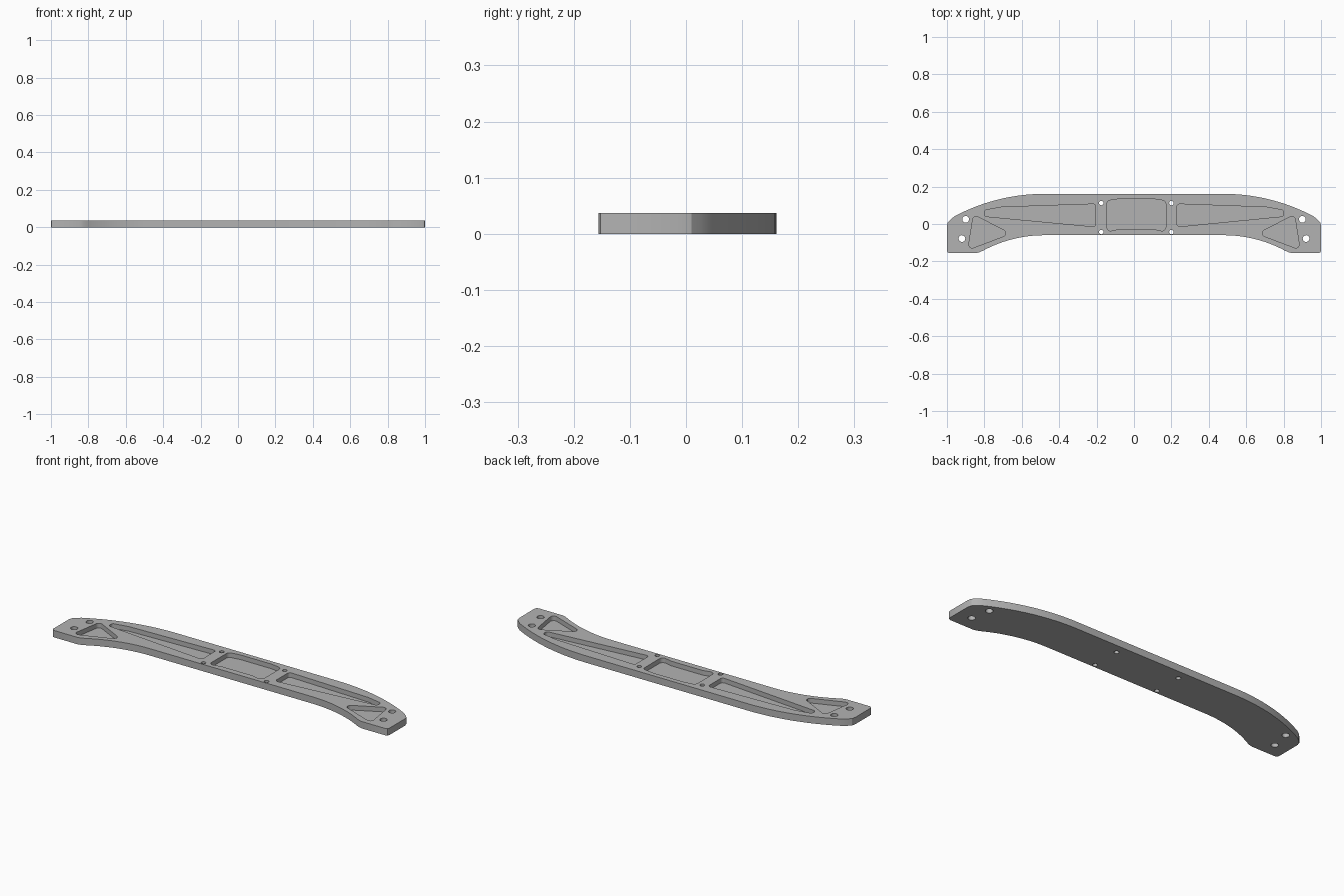
import bpy, bmesh
from math import sin, cos, pi, asin, tan
from mathutils import Vector

THICK = 0.037
FLOOR = 0.012

cube = bpy.data.objects.get("Cube")
if cube:
    bpy.data.objects.remove(cube, do_unlink=True)

metal = bpy.data.materials.new("light grey metal")
metal.use_nodes = True
grey = (0.45, 0.45, 0.45, 1)
metal.diffuse_color = grey
metal.node_tree.nodes["Principled BSDF"].inputs["Base Color"].default_value = grey


def fillet(points, radius, steps=6):
    """Round every corner of a polygon with a circular arc."""
    result = []
    pts = [Vector(p) for p in points]
    for i, p in enumerate(pts):
        a = (pts[i - 1] - p).normalized()
        b = (pts[(i + 1) % len(pts)] - p).normalized()
        half = a.angle(b) / 2
        centre = p + (a + b).normalized() * radius / sin(half)
        start = p + a * radius / tan(half) - centre
        end = p + b * radius / tan(half) - centre
        for k in range(steps + 1):
            d = start.lerp(end, k / steps).normalized()
            result.append(centre + d * radius)
    return result


def circle(x, y, r, n=24):
    return [(x + r * cos(2 * pi * k / n), y + r * sin(2 * pi * k / n)) for k in range(n)]


def arc(x, y, r, span, n=20):
    """Arc dropping away from a horizontal tangent at (x, y)."""
    top = asin(span / r)
    return [(x + r * sin(top * k / n), y - r + r * cos(top * k / n)) for k in range(n + 1)]


def mirror(points):
    return [(-x, y) for x, y in points]


def prism(bm, points, z0, z1):
    face = bm.faces.new([bm.verts.new((p[0], p[1], z0)) for p in points])
    out = bmesh.ops.extrude_face_region(bm, geom=[face])
    moved = [g for g in out["geom"] if isinstance(g, bmesh.types.BMVert)]
    bmesh.ops.translate(bm, verts=moved, vec=(0, 0, z1 - z0))


def make_object(name, bm):
    bmesh.ops.recalc_face_normals(bm, faces=bm.faces)
    mesh = bpy.data.meshes.new(name)
    bm.to_mesh(mesh)
    bm.free()
    mesh.materials.append(metal)
    obj = bpy.data.objects.new(name, mesh)
    bpy.context.collection.objects.link(obj)
    return obj


# Curved plate outline, right half from top centre to bottom centre
half = arc(0.48, 0.161, 1.02, 0.48)
half += [(0.98, 0.025), (0.995, 0.01), (1, -0.01), (1, -0.142), (0.996, -0.152), (0.985, -0.156),
         (0.845, -0.156), (0.825, -0.151)]
half += arc(0.48, -0.06, 0.69, 0.325)[::-1]
plate_bm = bmesh.new()
prism(plate_bm, half + mirror(half)[::-1], 0, THICK)
plate = make_object("brace_plate", plate_bm)

# Blind pockets: arched centre, long tapered wings, end triangles
cut = bmesh.new()
pockets = [
    fillet([(-0.145, -0.042), (-0.08, -0.027), (0.105, -0.027), (0.17, -0.042),
            (0.17, 0.124), (0.105, 0.134), (-0.08, 0.134), (-0.145, 0.124)], 0.02)]
triangle = [(0.858, 0.05), (0.66, -0.052), (0.888, -0.138)]
for inner, flip in ((0.23, list), (0.205, mirror)):
    wing = [(inner, 0.107), (inner, -0.015), (0.80, 0.041), (0.80, 0.073), (0.71, 0.09)]
    pockets.append(fillet(flip(wing), 0.014))
    pockets.append(fillet(flip(triangle), 0.018))
for p in pockets:
    prism(cut, p, FLOOR, THICK + 0.05)

# Bolt holes right through the plate
holes = [(x, y, 0.012) for x in (-0.175, 0.2) for y in (-0.043, 0.112)]
holes += [(s * x, y, 0.018) for s in (-1, 1) for x, y in ((0.9, 0.025), (0.92, -0.078))]
for x, y, r in holes:
    prism(cut, circle(x, y, r), -0.05, THICK + 0.05)
cutter = make_object("pocket_cutter", cut)
cutter.hide_render = True

# Cut, then drop the helper
mod = plate.modifiers.new("pockets", 'BOOLEAN')
mod.operation = 'DIFFERENCE'
mod.solver = 'EXACT'
mod.object = cutter
bpy.context.view_layer.objects.active = plate
plate.select_set(True)
bpy.ops.object.modifier_apply(modifier=mod.name)
bpy.data.objects.remove(cutter, do_unlink=True)
bpy.ops.object.shade_smooth_by_angle(angle=pi / 6)
